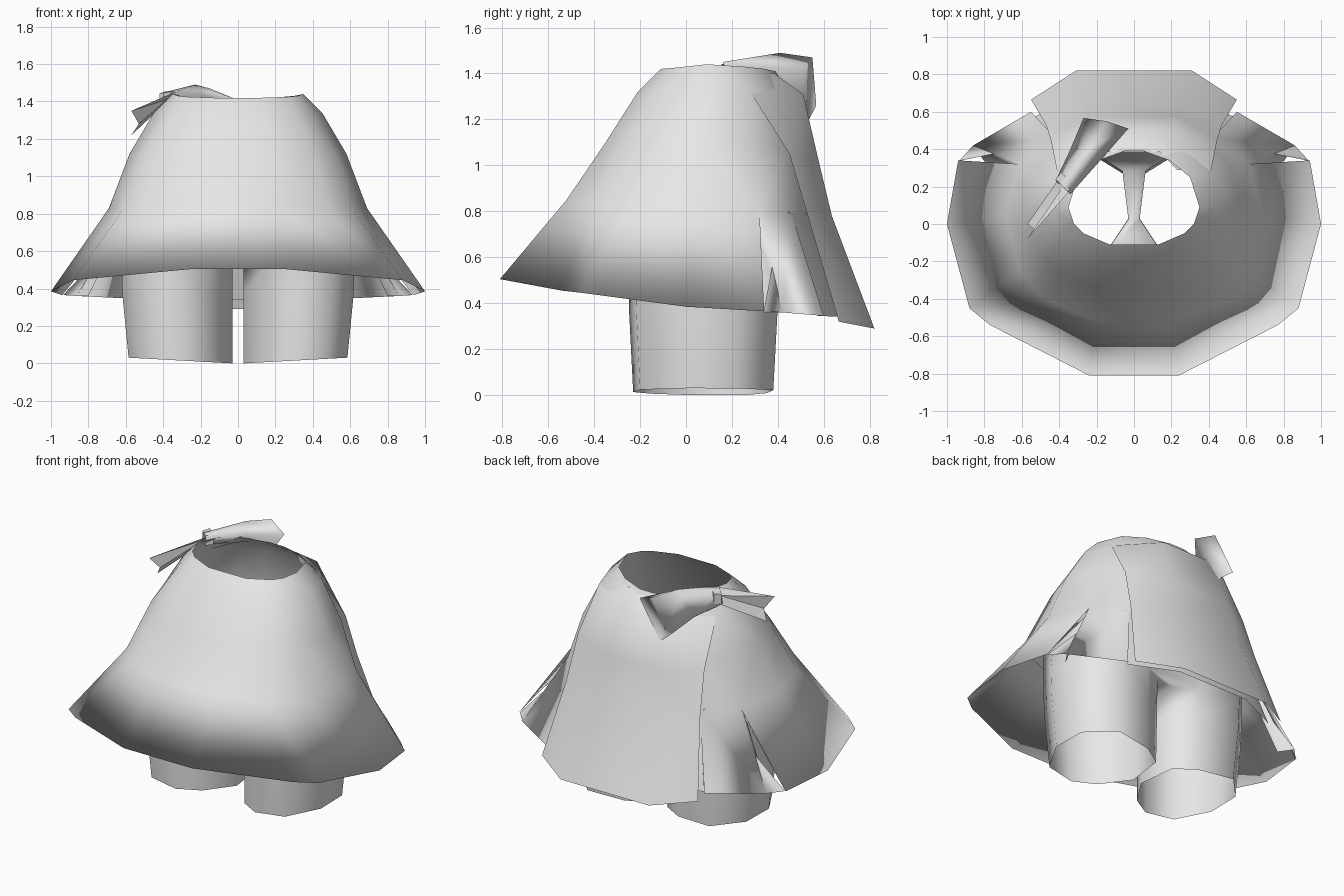
import bpy, bmesh

if "Cube" in bpy.data.objects:
    bpy.data.objects.remove(bpy.data.objects["Cube"])

mat = bpy.data.materials.new("light grey cloth")
mat.diffuse_color = (0.8, 0.8, 0.8, 1)
mat.use_nodes = True
mat.node_tree.nodes["Principled BSDF"].inputs["Base Color"].default_value = mat.diffuse_color


def full(half):
    """Mirror a front-to-back half row into a whole row, back left to back right."""
    return [(-x, y, z) for x, y, z in reversed(half)] + list(half)


def flip(row):
    return [(-x, y, z) for x, y, z in reversed(row)]


def reach(p, q):
    """Squared distance of an edge midpoint from the upright axis."""
    return (p[0] + q[0]) ** 2 + (p[1] + q[1]) ** 2


def loft(rows, closed=False):
    """Skin successive rows of points, splitting each quad to bulge outward."""
    n = len(rows[0])
    out = []
    for r, s in zip(rows, rows[1:]):
        for i in range(n if closed else n - 1):
            a, b, c, d = r[i], s[i], s[(i + 1) % n], r[(i + 1) % n]
            if reach(a, c) > reach(b, d):
                out += [(a, b, c), (a, c, d)]
            else:
                out += [(a, b, d), (b, c, d)]
    return out


def make(name, polys, smooth=True):
    bm = bmesh.new()
    for p in polys:
        bm.faces.new([bm.verts.new(v) for v in p])
    bmesh.ops.remove_doubles(bm, verts=bm.verts, dist=0.0005)
    me = bpy.data.meshes.new(name)
    bm.to_mesh(me)
    bm.free()
    for f in me.polygons:
        f.use_smooth = smooth
    me.materials.append(mat)
    ob = bpy.data.objects.new(name, me)
    bpy.context.collection.objects.link(ob)
    return ob


# Skirt body, half rows from the front to the back
waist = [(.13, -.11, 1.42), (.27, -.05, 1.425), (.32, .0, 1.43), (.35, .09, 1.44),
         (.30, .25, 1.43), (.19, .34, 1.42), (.05, .39, 1.41)]
hip = [(.15, -.21, 1.32), (.32, -.14, 1.33), (.39, -.05, 1.33), (.45, .10, 1.34),
       (.40, .28, 1.33), (.27, .40, 1.32), (.12, .45, 1.31)]
mid = [(.18, -.35, 1.10), (.41, -.26, 1.10), (.52, -.13, 1.11), (.58, .08, 1.12),
       (.51, .31, 1.10), (.36, .45, 1.08), (.16, .51, 1.08)]
low = [(.20, -.52, .85), (.48, -.40, .84), (.61, -.25, .83), (.69, .05, .83),
       (.61, .32, .80), (.42, .46, .79), (.20, .55, .79)]
polys = loft([full(r) for r in (waist, hip, mid, low)], True)

# Flared hem with a thin lining that turns up inside
hem = [(.24, -.81, .505), (.77, -.54, .455), (.88, -.45, .445),
       (1.0, 0, .385), (.94, .34, .365)]
lining = [(x * .95, y * .95, z) for x, y, z in low[:5]]
polys += loft([full(low[:5]), full(hem), full(lining)])

# Side flaps behind the slits, folded under the hem
flap_top = [(.59, .28, .80), (.61, .32, .80), (.42, .46, .79)]
flap_end = [(.80, .335, .36), (.86, .42, .36), (.55, .60, .345)]
for side in (list, flip):
    polys += loft([side(flap_top), side(flap_end)])
    # Small gusset closing the bottom of the slit
    polys.append(side([(.86, .42, .36), (.935, .338, .365), (.75, .375, .56)]))
make("skirt", polys)

# Layer under the back panel
under = [[(.42, .458, .80), (.20, .54, .80)], [(.53, .575, .345), (.25, .71, .34)]]
make("back_underlay", loft([r + flip(r) for r in under]))

# Overlapping back panel
panel = [[(.23, .29, 1.40), (.14, .385, 1.40)],
         [(.412, .285, 1.31), (.20, .51, 1.31)],
         [(.445, .45, 1.05), (.23, .575, 1.03)],
         [(.47, .53, .78), (.25, .635, .78)],
         [(.55, .665, .32), (.31, .82, .29)]]
make("back_panel", loft([r + flip(r) for r in panel]))

# Open shorts legs
leg = [(.06, .27), (.03, .03), (.15, -.15), (.28, -.23), (.47, -.20),
       (.585, 0), (.58, .22), (.43, .38), (.19, .35)]


def leg_ring(z, grow):
    ring = []
    for x, y in leg:
        wide = .03 + (x - .03) * grow
        lift = .03 * (x - .03) / .55 if z == 0 else z
        ring.append((wide, .07 + (y - .07) * grow, lift))
    return ring


rings = [leg_ring(.54, 1.07), leg_ring(.37, 1.06), leg_ring(0, 1.0)]
legs = loft(rings, True) + loft([flip(r) for r in rings], True)

# Crotch strip and hips joining the legs
top = rings[0]
for a, b in ((0, 1), (1, 2), (8, 0)):
    legs.append([top[a], top[b], flip([top[b]])[0], flip([top[a]])[0]])
outline = top[2:]
hips = [(x * .95, y * 1.13, .80) for x, y, z in outline]
legs += loft([full(hips), full(outline)], True)
make("shorts", legs)

# Bow at the back left of the waist
lobe = [[(-.42, .23, 1.38), (-.39, .21, 1.45), (-.34, .16, 1.45), (-.36, .18, 1.39)],
        [(-.34, .40, 1.34), (-.23, .41, 1.49), (-.18, .34, 1.43), (-.27, .37, 1.36)],
        [(-.27, .567, 1.26), (-.15, .55, 1.47), (-.03, .51, 1.42), (-.19, .535, 1.20)]]
make("bow_lobe", loft(lobe, True) + [lobe[-1]])

knot = [[(-.42, .24, z - .01), (-.355, .175, z), (-.32, .21, z), (-.39, .275, z)]
        for z in (1.453, 1.39)]
make("bow_knot", loft(knot, True) + [knot[0]], False)

tail = [[(-.35, .17, 1.445), (-.38, .20, 1.41), (-.41, .23, 1.37)],
        [(-.57, -.08, 1.35), (-.53, -.03, 1.28), (-.57, .0, 1.22)]]
make("bow_tail", loft(tail), False)
